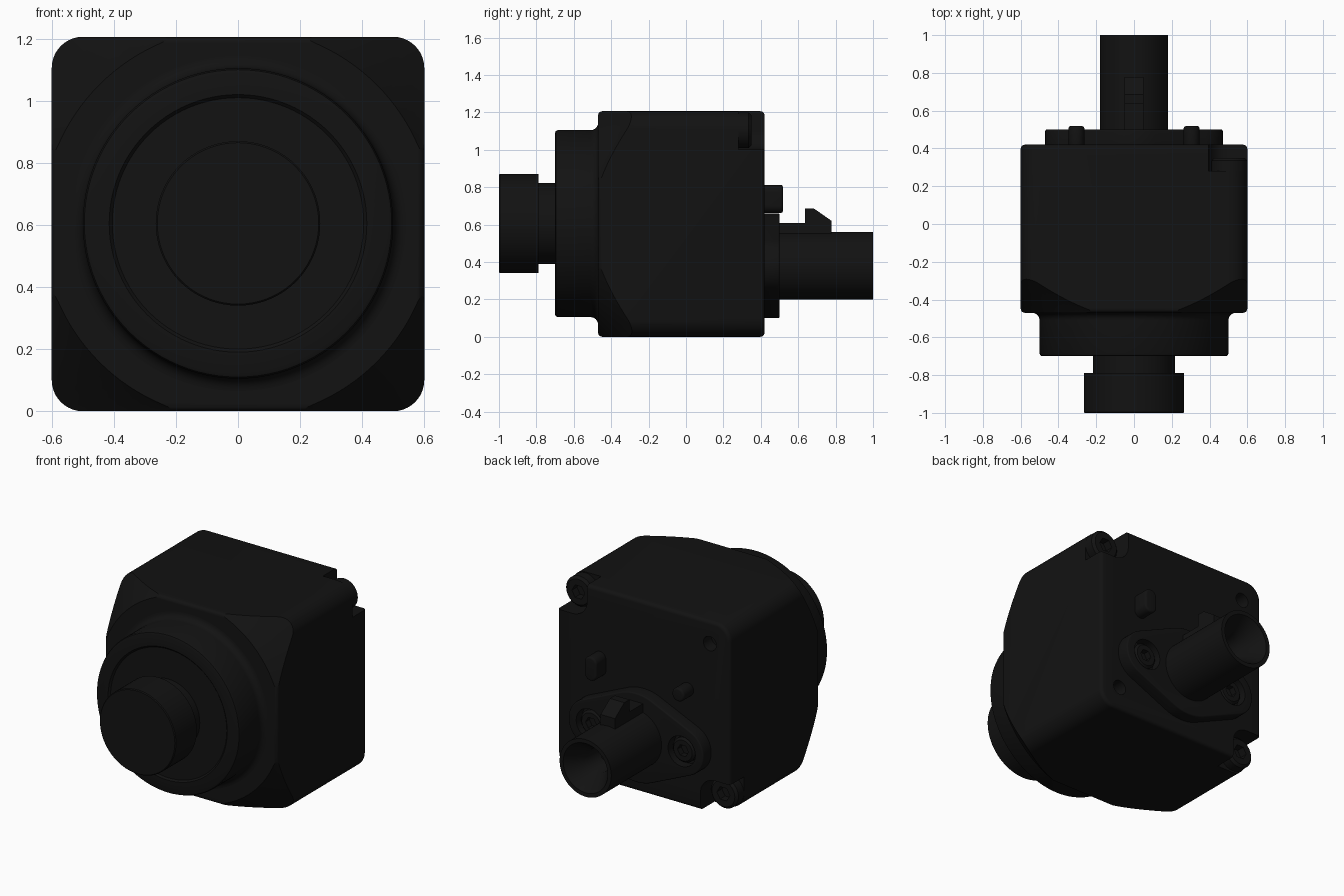
import bpy, bmesh
from math import sin, cos, pi, radians, hypot, atan2, acos

if "Cube" in bpy.data.objects:
    bpy.data.objects.remove(bpy.data.objects["Cube"])

CZ = 0.605   # lens axis height
TZ = 0.38    # connector axis height

black = bpy.data.materials.new("black_plastic")
black.diffuse_color = (0.006, 0.006, 0.006, 1)
black.use_nodes = True
black.node_tree.nodes["Principled BSDF"].inputs["Base Color"].default_value = black.diffuse_color


def make(name, bm):
    bmesh.ops.recalc_face_normals(bm, faces=bm.faces)
    me = bpy.data.meshes.new(name)
    bm.to_mesh(me)
    bm.free()
    ob = bpy.data.objects.new(name, me)
    bpy.context.collection.objects.link(ob)
    me.materials.append(black)
    return ob


def activate(ob):
    bpy.ops.object.select_all(action='DESELECT')
    ob.select_set(True)
    bpy.context.view_layer.objects.active = ob


def smooth(ob):
    activate(ob)
    bpy.ops.object.shade_smooth_by_angle(angle=radians(30))
    return ob


def lathe(name, prof, x=0, z=CZ, n=72):
    """Revolve (radius, y) points about a y-parallel axis and cap both ends."""
    bm = bmesh.new()
    rings = [[bm.verts.new((x + r * cos(2 * pi * i / n), y, z + r * sin(2 * pi * i / n)))
              for i in range(n)] for r, y in prof]
    for a, b in zip(rings, rings[1:]):
        for i in range(n):
            j = (i + 1) % n
            bm.faces.new((a[i], a[j], b[j], b[i]))
    bm.faces.new(rings[0])
    bm.faces.new(rings[-1])
    return smooth(make(name, bm))


def prism(name, pts, y0, y1, bevel=0):
    """Extrude an xz outline along y, optionally rounding the rim edges."""
    bm = bmesh.new()
    f = bm.faces.new([bm.verts.new((x, y0, z)) for x, z in pts])
    ext = bmesh.ops.extrude_face_region(bm, geom=[f])
    for v in ext['geom']:
        if isinstance(v, bmesh.types.BMVert):
            v.co.y = y1
    ob = make(name, bm)
    if bevel:
        m = ob.modifiers.new("rim", 'BEVEL')
        m.width, m.segments, m.limit_method, m.angle_limit = bevel, 4, 'ANGLE', radians(50)
        activate(ob)
        bpy.ops.object.modifier_apply(modifier=m.name)
    return smooth(ob)


def round_rect(cx, cz, hx, hz, r, n=10):
    pts = []
    for q, (sx, sz) in enumerate(((1, 1), (-1, 1), (-1, -1), (1, -1))):
        for i in range(n + 1):
            a = (q + i / n) * pi / 2
            pts.append((cx + sx * (hx - r) + r * cos(a), cz + sz * (hz - r) + r * sin(a)))
    return pts


def boolean(ob, cutter, op='DIFFERENCE'):
    m = ob.modifiers.new("cut", 'BOOLEAN')
    m.object, m.operation, m.solver = cutter, op, 'EXACT'
    activate(ob)
    bpy.ops.object.modifier_apply(modifier=m.name)
    bpy.data.objects.remove(cutter)
    smooth(ob)


# Cube housing, with its front corners turned down to a cone
body = prism("housing", round_rect(0, CZ - 0.002, 0.6, 0.603, 0.1), -0.47, 0.42, 0.022)
boolean(body, lathe("cone_limit", [(0.625, -0.48), (0.635, -0.465), (0.85, -0.25), (1.0, -0.1), (1.0, 0.6)], n=128),
        'INTERSECT')

# Corner screws in two opposite notches, plain holes in the other two corners
for s in (1, -1):
    sx, sz = 0.505 * s, CZ + 0.5 * s
    boolean(body, prism("notch", round_rect(0.605 * s, CZ + 0.605 * s, 0.21, 0.21, 0.1), 0.28, 0.5))
    boolean(body, lathe("hole", [(0.045, 0.34), (0.045, 0.5)], -0.46 * s, CZ + 0.46 * s, 32))
    screw = lathe("corner_screw", [(0.095, 0.27), (0.095, 0.335), (0.08, 0.35)], sx, sz, 40)
    boolean(screw, lathe("socket", [(0.045, 0.30), (0.045, 0.4)], sx, sz, 6))

# Lens barrel base with fillet, front shoulder, neck and lens head
fillet = [(0.54 - 0.04 * sin(a * pi / 12), -0.47 - 0.04 * (1 - cos(a * pi / 12))) for a in range(7)]
lathe("lens_base", [(0.54, -0.45)] + fillet +
      [(0.5, -0.685), (0.495, -0.696), (0.485, -0.7), (0.415, -0.7), (0.405, -0.69), (0.2, -0.69)], n=96)
lathe("lens_neck", [(0.217, -0.68), (0.217, -0.8)])
lathe("lens_head", [(0.265, -0.788), (0.265, -0.995), (0.26, -1.0)])

# Connector flange: tangent outline around a centre disc and two ears
EX, ER, FR = 0.32, 0.15, 0.28
t = acos((FR - ER) / EX)
outline = []
for cx, r, a0, a1 in ((EX, ER, -t, t), (0, FR, t, pi - t), (-EX, ER, pi - t, pi + t), (0, FR, pi + t, 2 * pi - t)):
    outline += [(cx + r * cos(a0 + (a1 - a0) * i / 16), TZ + r * sin(a0 + (a1 - a0) * i / 16)) for i in range(17)]
flange = prism("connector_flange", outline, 0.40, 0.50, 0.008)
for s in (1, -1):
    boolean(flange, lathe("bore", [(0.095, 0.44), (0.095, 0.6)], s * EX, TZ, 40))
    screw = lathe("flange_screw", [(0.078, 0.42), (0.078, 0.475), (0.065, 0.488)], s * EX, TZ, 40)
    boolean(screw, lathe("socket", [(0.038, 0.45), (0.038, 0.55)], s * EX, TZ, 6))

# Connector tube with funnel mouth and centre pin
lathe("connector_tube", [(0.18, 0.48), (0.18, 1.0), (0.155, 1.0), (0.075, 0.87), (0.065, 0.6)], 0, TZ)
lathe("centre_pin", [(0.025, 0.59), (0.025, 0.8), (0.015, 0.82)], 0, TZ, 24)

# Key rail on the tube with its ramped latch tooth
bm = bmesh.new()
side = ((0.48, 0.52), (0.48, 0.608), (0.635, 0.608), (0.635, 0.685), (0.685, 0.685), (0.778, 0.62), (0.778, 0.52))
face = bm.faces.new([bm.verts.new((-0.05, y, z)) for y, z in side])
ext = bmesh.ops.extrude_face_region(bm, geom=[face])
bmesh.ops.translate(bm, vec=(0.1, 0, 0), verts=[v for v in ext['geom'] if isinstance(v, bmesh.types.BMVert)])
make("latch_key", bm)

# Locating pegs on the back face: one oval, one round
prism("oval_peg", round_rect(0.305, 0.737, 0.042, 0.075, 0.041), 0.41, 0.518, 0.012)
prism("round_peg", round_rect(-0.305, 0.737, 0.042, 0.042, 0.041), 0.41, 0.518, 0.012)
